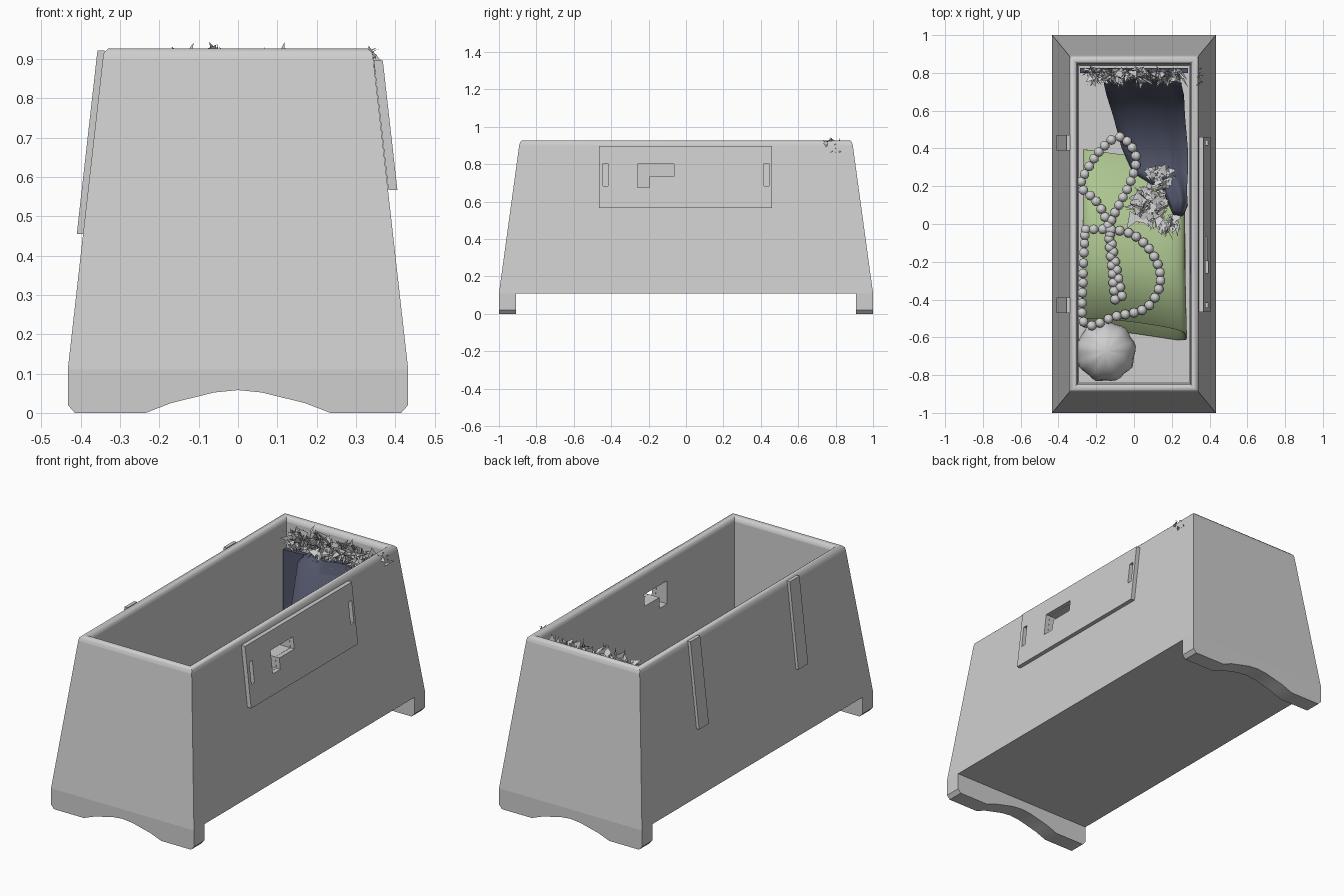
import bpy, bmesh, math, random
from mathutils import Vector

random.seed(4)
cube = bpy.data.objects.get("Cube")
if cube:
    bpy.data.objects.remove(cube, do_unlink=True)


def material(name, rgb):
    m = bpy.data.materials.new(name)
    m.use_nodes = True
    m.diffuse_color = (*rgb, 1)
    m.node_tree.nodes["Principled BSDF"].inputs["Base Color"].default_value = (*rgb, 1)
    return m


GREY = material("pale grey", (0.62, 0.62, 0.62))
GREEN = material("soft green", (0.42, 0.56, 0.28))
BLUE = material("slate blue", (0.08, 0.09, 0.14))


def finish(name, bm, mat, smooth=True, angle=35):
    bmesh.ops.recalc_face_normals(bm, faces=bm.faces)
    me = bpy.data.meshes.new(name)
    bm.to_mesh(me)
    bm.free()
    ob = bpy.data.objects.new(name, me)
    bpy.context.collection.objects.link(ob)
    me.materials.append(mat)
    if smooth:
        bpy.ops.object.select_all(action='DESELECT')
        ob.select_set(True)
        bpy.context.view_layer.objects.active = ob
        bpy.ops.object.shade_smooth_by_angle(angle=math.radians(angle))
    return ob


def loft(name, rings, mat, caps=True, **kw):
    bm = bmesh.new()
    loops = [[bm.verts.new(p) for p in r] for r in rings]
    n = len(loops[0])
    for a, b in zip(loops, loops[1:]):
        for i in range(n):
            j = (i + 1) % n
            bm.faces.new((a[i], a[j], b[j], b[i]))
    if caps:
        bm.faces.new(loops[0])
        bm.faces.new(loops[-1])
    return finish(name, bm, mat, **kw)


def cut(ob, cutter):
    mod = ob.modifiers.new("cut", 'BOOLEAN')
    mod.object = cutter
    mod.solver = 'EXACT'
    cutter.hide_render = True
    cutter.hide_viewport = True
    cutter.display_type = 'WIRE'


def smooth_path(pts, step):
    """Evenly spaced points along a smooth curve through pts."""
    fine = []
    pts = [Vector(p) for p in pts]
    for i in range(len(pts) - 1):
        a, b, c, d = (pts[max(0, min(len(pts) - 1, i + k))] for k in (-1, 0, 1, 2))
        for k in range(20):
            t = k / 20
            fine.append(0.5 * (2 * b + (c - a) * t + (2 * a - 5 * b + 4 * c - d) * t * t
                               + (3 * b - a - 3 * c + d) * t ** 3))
    out = [fine[0]]
    for p in fine:
        if (p - out[-1]).length >= step:
            out.append(p)
    return out


def wall_x(z):
    return 0.433 - 0.089 * (z - 0.11) / 0.79


# Chest body: flat tapered walls, rounded rim, nearly straight inside
levels = [(0.433, 1.0, 0.11), (0.344, 0.892, 0.9), (0.341, 0.887, 0.917), (0.33, 0.877, 0.927),
          (0.314, 0.862, 0.927), (0.303, 0.852, 0.919), (0.30, 0.848, 0.9), (0.29, 0.836, 0.14)]
body = loft("chest_body", [[(-x, -y, z), (x, -y, z), (x, y, z), (-x, y, z)] for x, y, z in levels], GREY, angle=50)
for face in body.data.polygons:
    face.use_smooth = face.center.z > 0.9

# Arched foot board under each end
half = [(0.433, 0.11), (0.433, 0.02), (0.415, 0), (0.235, 0), (0.17, 0.025), (0.06, 0.052)]
profile = half + [(0, 0.058)] + [(-x, z) for x, z in reversed(half)]
for name, s in (("front_foot", -1), ("back_foot", 1)):
    loft(name, [[(x, s * y, z) for x, z in profile] for y in (0.91, 1.0)], GREY)


# Slabs that follow the sloping side walls
def side_slab(name, outline, s, inner, outer):
    rings = [[(s * (wall_x(z) + d), y, z) for y, z in outline] for d in (inner, outer)]
    return loft(name, rings, GREY, smooth=False)


def rect(y0, y1, z0, z1):
    return [(y0, z0), (y1, z0), (y1, z1), (y0, z1)]


plate = side_slab("lock_plate", rect(-0.465, 0.46, 0.567, 0.897), 1, 0.001, 0.024)
for y in (-0.43, 0.43):
    side_slab("hinge_strap", rect(y - 0.042, y + 0.042, 0.455, 0.922), -1, -0.002, 0.016)
    slot = side_slab("slot_cutter", rect(y - 0.013, y + 0.013, 0.685, 0.805), 1, -0.05, 0.1)
    cut(plate, slot)

# Angled keyhole through plate and wall
key = [(-0.26, 0.675), (-0.195, 0.675), (-0.195, 0.735), (-0.065, 0.735), (-0.065, 0.8), (-0.26, 0.8)]
keyhole = side_slab("keyhole_cutter", key, 1, -0.2, 0.1)
cut(plate, keyhole)
cut(body, keyhole)


# Green open tube with a flattened top, lying on the floor
def flat_power(v):
    return math.copysign(abs(v) ** 0.45, v)


def tube_ring(y, rx, lean):
    ring = []
    for i in range(48):
        a = math.tau * i / 48
        x, h = rx * flat_power(math.cos(a)), flat_power(math.sin(a))
        ring.append((x, y - 0.13 * x - lean * (h - 0.35 * (x / rx) ** 2), 0.25 + 0.11 * h))
    return ring


tube = loft("green_tube", [tube_ring(-0.55, 0.28, -0.03), tube_ring(-0.2, 0.272, -0.02),
                           tube_ring(0.36, 0.27, 0)], GREEN, caps=False)
tube.modifiers.new("wall", 'SOLIDIFY').thickness = 0.01

# Bead necklace draped over the tube
upper = [(-0.1, -0.4), (-0.12, -0.2), (-0.13, -0.02), (-0.08, 0.1), (-0.02, 0.22), (0.01, 0.36), (-0.07, 0.46),
         (-0.16, 0.41), (-0.24, 0.3), (-0.28, 0.2), (-0.2, 0.12), (-0.14, 0), (-0.1, -0.2), (-0.06, -0.4)]
lower = [(-0.26, -0.06), (-0.27, -0.3), (-0.26, -0.53), (-0.1, -0.49), (0.07, -0.44), (0.14, -0.3),
         (0.1, -0.16), (0, -0.06), (-0.12, -0.03), (-0.26, -0.03)]
bm = bmesh.new()
for path in (upper, lower):
    for p in smooth_path([(x, y, 0) for x, y in path], 0.043):
        new = bmesh.ops.create_uvsphere(bm, u_segments=10, v_segments=6, radius=0.026)["verts"]
        bmesh.ops.translate(bm, verts=new, vec=(p.x, p.y, 0.385 + 0.04 * (p.y > 0.1 and p.x > -0.2)))
finish("bead_necklace", bm, GREY, angle=60)

# Pleated ball in the front corner
bm = bmesh.new()
bmesh.ops.create_uvsphere(bm, u_segments=36, v_segments=12, radius=0.158)
for v in bm.verts:
    pleat = 1 + 0.035 * math.sin(9 * math.atan2(v.co.y, v.co.x)) * (1 - abs(v.co.z) / 0.16)
    v.co = v.co * pleat * random.uniform(0.99, 1.01) + Vector((-0.15, -0.675, 0.3))
finish("pleated_ball", bm, GREY, angle=50)

# Blue cloth hung flat against the back wall
cloth = [(-0.286, 0.3), (0.286, 0.3), (0.286, 0.79), (-0.286, 0.77)]
loft("blue_cloth", [[(x, y, z) for x, z in cloth] for y in (0.8, 0.825)], BLUE, smooth=False)

# Blue stocking sagging from the cloth over the tube: centre, half width, half depth
spine = [(0.045, 0.79, 0.78, 0.2, 0.02), (0.045, 0.745, 0.76, 0.205, 0.04), (0.06, 0.68, 0.6, 0.205, 0.05),
         (0.08, 0.57, 0.45, 0.19, 0.05), (0.11, 0.4, 0.38, 0.175, 0.02), (0.14, 0.27, 0.38, 0.145, 0.02),
         (0.215, 0.18, 0.4, 0.065, 0.04), (0.235, 0.1, 0.41, 0.05, 0.045), (0.235, 0.055, 0.41, 0.03, 0.03)]
angles = [math.tau * i / 24 for i in range(24)]
rings = [[(x + w * math.cos(a), y + 0.6 * d * math.sin(a), z + d * math.sin(a) + 0.008 * math.cos(5 * a))
          for a in angles] for x, y, z, w, d in spine]
loft("blue_stocking", rings, BLUE, angle=60)


# Shaggy fur made of thin shards; spread sets how far they wander along each axis
def fur(name, count, low, high, pull, spread):
    bm = bmesh.new()
    for _ in range(count):
        base = Vector([random.uniform(a, b) for a, b in zip(low, high)])
        tip = base + Vector([random.uniform(-s, s) for s in spread]) + Vector(pull)
        side = Vector([random.uniform(-s, s) for s in spread]) * 0.5
        bm.faces.new([bm.verts.new(p) for p in (base - side, base + side, tip)])
    finish(name, bm, GREY, smooth=False)


fur("fur_cuff", 260, (-0.22, 0.765, 0.81), (0.26, 0.82, 0.89), (0.0, -0.02, 0.0), (0.045, 0.04, 0.06))
fur("fur_corner", 30, (-0.26, 0.8, 0.8), (-0.2, 0.825, 0.88), (0.0, 0.0, 0.0), (0.04, 0.02, 0.06))
fur("fur_tufts", 14, (0.335, 0.74, 0.86), (0.345, 0.82, 0.93), (0.012, 0, 0), (0.02, 0.02, 0.02))
fur("fur_trim_left", 130, (0.0, 0.04, 0.405), (0.16, 0.17, 0.43), (0.0, -0.02, 0.0), (0.07, 0.07, 0.02))
fur("fur_trim_top", 70, (0.07, 0.17, 0.41), (0.19, 0.28, 0.44), (0.02, 0.02, 0.0), (0.05, 0.05, 0.02))
fur("fur_trim_tip", 50, (0.13, -0.02, 0.39), (0.23, 0.04, 0.41), (0.02, -0.03, 0.0), (0.04, 0.05, 0.02))
